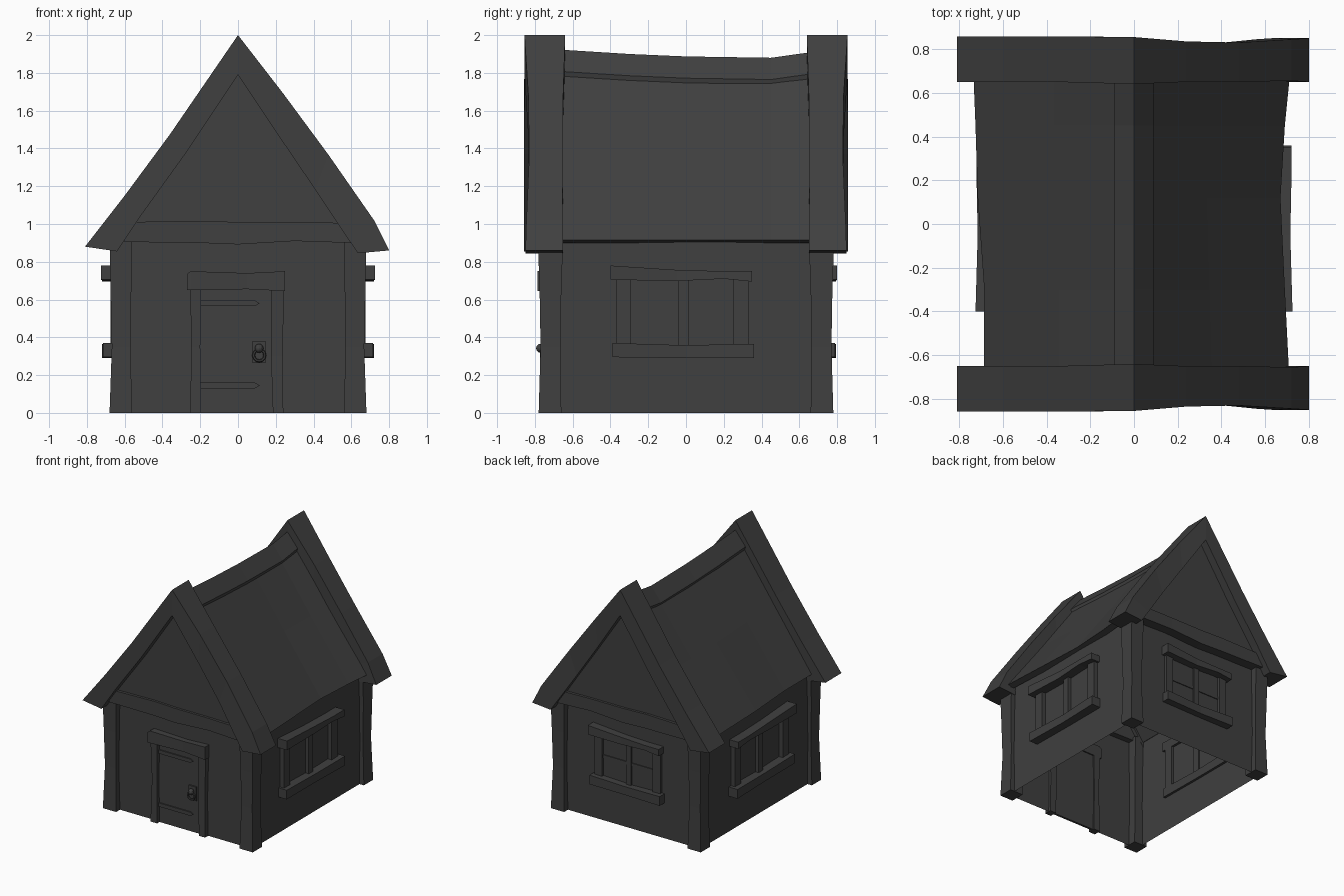
import bpy, bmesh, math

if "Cube" in bpy.data.objects:
    bpy.data.objects.remove(bpy.data.objects["Cube"])

mat = bpy.data.materials.new("charcoal")
mat.diffuse_color = (0.05, 0.05, 0.05, 1)
mat.use_nodes = True
mat.node_tree.nodes["Principled BSDF"].inputs["Base Color"].default_value = mat.diffuse_color


def loft(name, rings, caps=True):
    """Skin a list of equal-length vertex rings into one flat-shaded object."""
    bm = bmesh.new()
    vs = [[bm.verts.new(p) for p in r] for r in rings]
    n = len(rings[0])
    for a, b in zip(vs, vs[1:]):
        for i in range(n):
            j = (i + 1) % n
            bm.faces.new((a[i], a[j], b[j], b[i]))
    if caps:
        bm.faces.new(vs[0])
        bm.faces.new(vs[-1])
    bmesh.ops.recalc_face_normals(bm, faces=bm.faces)
    me = bpy.data.meshes.new(name)
    bm.to_mesh(me)
    bm.free()
    me.materials.append(mat)
    ob = bpy.data.objects.new(name, me)
    bpy.context.collection.objects.link(ob)
    return ob


def prism(name, outline, y0, y1):
    """Extrude an (x, z) outline along y."""
    return loft(name, [[(x, y, z) for x, z in outline] for y in (y0, y1)])


def post(name, sections):
    """Upright post from (z, x0, x1, y0, y1) sections."""
    return loft(name, [[(x0, y0, z), (x1, y0, z), (x1, y1, z), (x0, y1, z)]
                       for z, x0, x1, y0, y1 in sections])


def beam(name, sections, place):
    """Board along u from (u, v0, v1, z0, z1) sections, v pointing outward."""
    return loft(name, [[place(u, v0, z0), place(u, v1, z0), place(u, v1, z1), place(u, v0, z1)]
                       for u, v0, v1, z0, z1 in sections])


# wall shell, open at the bottom
loft("walls", [[(-.64, -.73, z), (.64, -.73, z), (.64, .73, z), (-.64, .73, z)]
               for z in (0, .94)], caps=False)

# corner posts, slightly waisted
for sx in (-1, 1):
    for sy in (-1, 1):
        post("corner_post", [(z, sx * a, sx * b, sy * c, sy * d) for z, a, b, c, d in
                             [(0, .56, .68, .66, .78), (.35, .57, .668, .665, .77),
                              (.65, .565, .675, .66, .775), (.93, .56, .68, .65, .785)]])

# gable ends with cross beams
for s in (-1, 1):
    prism("gable", [(-.63, .92), (.63, .92), (0, 1.84)], s * .71, s * .79)
    beam("gable_beam", [(-.6, .68, .815, .905, 1.01), (-.2, .68, .81, .90, 1.017),
                        (.0, .68, .81, .892, 1.01), (.3, .68, .81, .91, 1.01),
                        (.6, .68, .815, .90, 1.005)], lambda u, v, z, s=s: (u, s * v, z))

# roof slopes with a gentle sag: (y, left eave, right eave, ridge height)
stations = [(-.7, .685, .71, 1.90), (-.3, .685, .69, 1.88), (.12, .715, .67, 1.865),
            (.45, .725, .69, 1.865), (.7, .735, .715, 1.89)]
for s in (-1, 1):
    rings = []
    for y, l, r, top in stations:
        e = l if s < 0 else r
        mid = (top + .905) / 2 - .005
        rings.append([(0, y, top), (s * e / 2, y, mid), (s * e, y, .915),
                      (s * (e - .05), y, .90), (0, y, top - .085)])
    loft("roof_slope", rings)

# ridge cap
loft("ridge_cap", [[(0, y, t), (.09, y, t - .115), (.085, y, t - .14), (0, y, t - .04),
                    (-.085, y, t - .14), (-.09, y, t - .115)]
                   for y, t in [(-.7, 1.925), (-.3, 1.90), (0, 1.887), (.45, 1.88), (.7, 1.915)]])

# barge boards: (outer x, z, inner x, z, back y, front y) from apex to eave
right = [(0, 2.0, 0, 1.79, .64, .855), (.24, 1.69, .22, 1.46, .65, .835),
         (.48, 1.365, .41, 1.18, .65, .83), (.72, 1.02, .56, .955, .655, .845),
         (.80, .86, .635, .845, .65, .85)]
left = [(0, 2.0, 0, 1.79, .64, .855), (.36, 1.475, .28, 1.37, .65, .858),
        (.60, 1.15, .51, 1.05, .65, .858), (.81, .88, .64, .855, .65, .858)]
for sy in (-1, 1):
    for sx, path in ((1, right), (-1, left)):
        loft("barge_board", [[(sx * ox, sy * b, oz), (sx * ox, sy * f, oz),
                              (sx * ix, sy * f, iz), (sx * ix, sy * b, iz)]
                             for ox, oz, ix, iz, b, f in path])


def window(tag, w, place, crossbar, h):
    """Window with lintel, sill, stiles and mullion; w = wall plane, h = half width."""
    k = h / .375
    beam(tag + "_lintel", [(-.40 * k, w - .02, w + .085, .705, .78),
                           (-.05 * k, w - .02, w + .075, .698, .757),
                           (.2 * k, w - .02, w + .08, .71, .75),
                           (.35 * k, w - .02, w + .08, .695, .75)], place)
    beam(tag + "_sill", [(-.39 * k, w - .02, w + .075, .295, .37),
                         (0, w - .02, w + .07, .29, .358),
                         (.36 * k, w - .02, w + .08, .29, .366)], place)
    for a, b in ((-.37, -.29), (.25, .33)):
        beam(tag + "_stile", [(a * k, w - .02, w + .035, .34, .72),
                              (b * k, w - .02, w + .035, .34, .72)], place)
    beam(tag + "_mullion", [(-.04 * k, w - .01, w + .03, .34, .72),
                            (.015 * k, w - .01, w + .03, .34, .72)], place)
    if crossbar:
        beam(tag + "_crossbar", [(-.3 * k, w - .01, w + .022, .515, .54),
                                 (.26 * k, w - .01, w + .022, .515, .54)], place)


window("right_window", .64, lambda u, v, z: (v, u, z), False, .375)
window("left_window", .64, lambda u, v, z: (-v, u, z), False, .375)
window("back_window", .73, lambda u, v, z: (-u - .01, v - .015, z), True, .32)

# door, frame and strap hinges
prism("door", [(-.2, 0), (.19, 0), (.19, .66), (-.2, .66)], -.72, -.738)
post("door_post_left", [(0, -.255, -.195, -.77, -.71), (.35, -.245, -.20, -.765, -.71),
                        (.67, -.255, -.195, -.77, -.71)])
post("door_post_right", [(0, .185, .24, -.77, -.71), (.3, .175, .235, -.765, -.71),
                         (.67, .175, .245, -.77, -.71)])
beam("door_lintel", [(-.27, .71, .785, .65, .735), (-.25, .71, .785, .65, .75),
                     (.05, .71, .775, .655, .74), (.25, .71, .785, .645, .75)],
     lambda u, v, z: (u, -v, z))
for z in (.145, .58):
    prism("strap_hinge", [(-.2, z - .015), (.09, z - .015), (.115, z),
                          (.09, z + .015), (-.2, z + .015)], -.72, -.748)

# handle plate, knob and pull ring
prism("handle_plate", [(.078, .265), (.145, .265), (.145, .38), (.078, .38)], -.73, -.75)
bpy.ops.mesh.primitive_uv_sphere_add(segments=10, ring_count=6, radius=.024,
                                     location=(.112, -.77, .342))
knob = bpy.context.object
knob.name = "knob"
bpy.ops.mesh.primitive_torus_add(major_radius=.03, minor_radius=.008, major_segments=12,
                                 minor_segments=6, location=(.112, -.765, .305),
                                 rotation=(math.pi / 2, 0, 0))
ring = bpy.context.object
ring.name = "pull_ring"
for ob in (knob, ring):
    ob.data.materials.append(mat)
